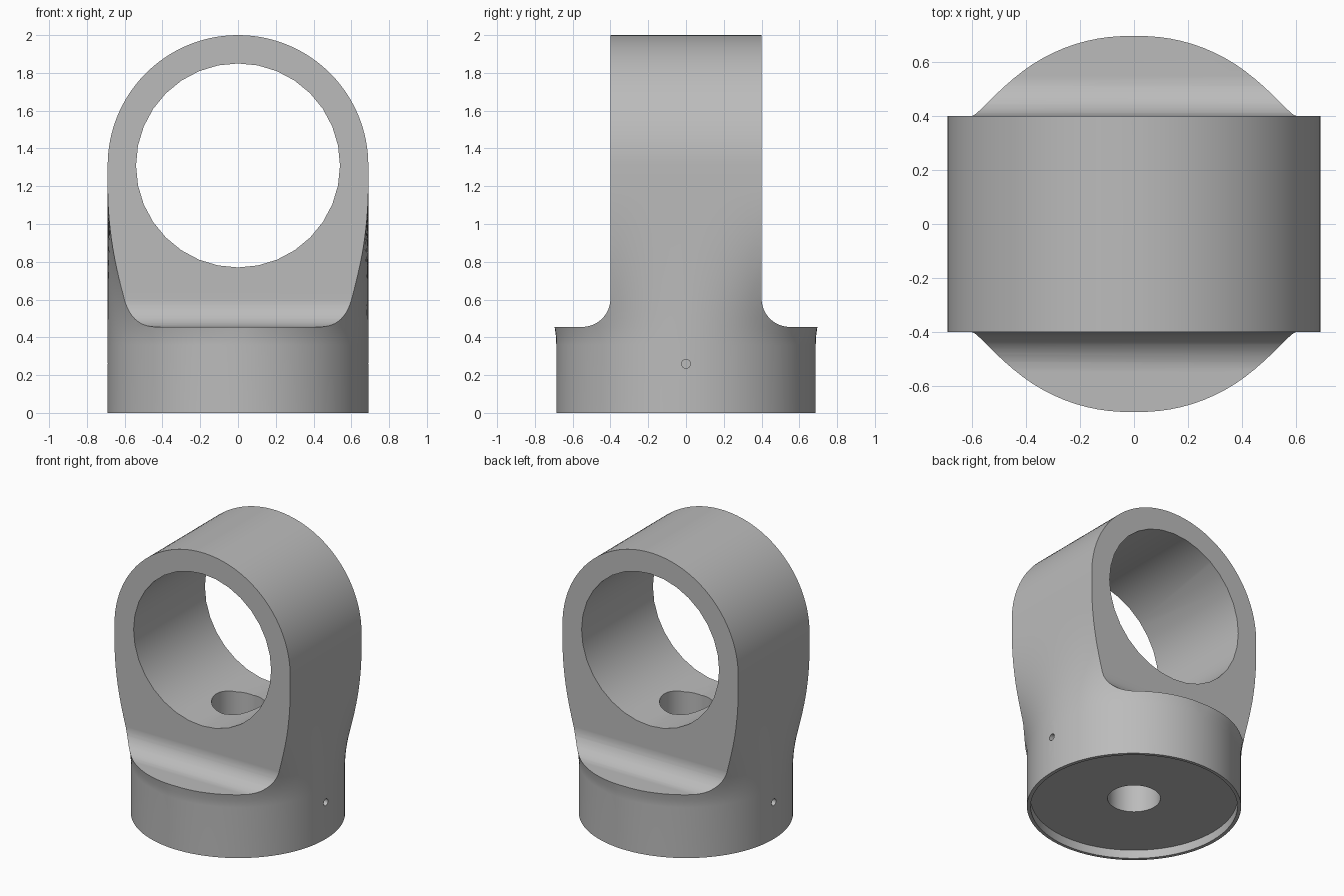
import bpy, bmesh
from math import sin, cos, pi, sqrt
from mathutils import Matrix

R = 0.69            # outer radius of the base and of the eye
EYE_Z = 1.31        # height of the eye axis
SIDE = 48           # points on each side of a cross-section

cube = bpy.data.objects.get("Cube")
if cube:
    bpy.data.objects.remove(cube)

grey = bpy.data.materials.new("plain_grey")
grey.use_nodes = True
colour = (0.5, 0.5, 0.5, 1)
grey.diffuse_color = colour
grey.node_tree.nodes["Principled BSDF"].inputs["Base Color"].default_value = colour


def finish(bm, name):
    bmesh.ops.recalc_face_normals(bm, faces=bm.faces)
    mesh = bpy.data.meshes.new(name)
    bm.to_mesh(mesh)
    bm.free()
    mesh.materials.append(grey)
    ob = bpy.data.objects.new(name, mesh)
    bpy.context.collection.objects.link(ob)
    return ob


def loft(name, rows):
    bm = bmesh.new()
    rings = [[bm.verts.new(p) for p in row] for row in rows]
    n = len(rings[0])
    for a, b in zip(rings, rings[1:]):
        for i in range(n):
            j = (i + 1) % n
            bm.faces.new((a[i], a[j], b[j], b[i]))
    bm.faces.new(rings[0])
    bm.faces.new(rings[-1])
    return finish(bm, name)


def cylinder(name, radius, depth, centre, turn=None, segments=64):
    bm = bmesh.new()
    place = Matrix.Translation(centre)
    if turn:
        place = place @ Matrix.Rotation(pi / 2, 4, turn)
    bmesh.ops.create_cone(bm, cap_ends=True, segments=segments, radius1=radius,
                          radius2=radius, depth=depth, matrix=place)
    return finish(bm, name)


def section(z, width):
    """Circle low down that spreads into a straight-sided block."""
    s = min(max((z - 0.36) / 0.84, 0), 1)
    t = s * s * (3 - 2 * s)
    reach = 0.687 + 0.25 * t
    right = []
    for i in range(SIDE):
        a = pi * ((i + 0.5) / SIDE - 0.5)
        right.append((width * ((1 - t) * cos(a) + t), reach * sin(a), z))
    return right + [(-x, y, z) for x, y, z in reversed(right)]


# Body: round base blending up into the rounded eye
rows = [section(0, R)]
rows += [section(0.36 + (EYE_Z - 0.36) * k / 20, R) for k in range(21)]
rows += [section(EYE_Z + R * sin(a), R * cos(a))
         for a in (pi / 2 * k / 32.5 for k in range(1, 33))]
body = loft("eye_bracket", rows)

# Side profile: wide foot, filleted shoulders, narrow stem
half = [(0.9, -0.1), (0.9, 0.455)]
half += [(0.55 - 0.15 * sin(a), 0.605 - 0.15 * cos(a))
         for a in (pi / 2 * k / 12 for k in range(13))]
half += [(0.4, 2.1)]
outline = half + [(-y, z) for y, z in reversed(half)]
stem = loft("side_profile_cutter", [[(x, y, z) for y, z in outline] for x in (-1, 1)])

# Bore, drain hole, underside recess and side dimples
cuts = [("INTERSECT", stem),
        ("DIFFERENCE", cylinder("bore_cutter", 0.54, 2, (0, 0, EYE_Z), "X", 32)),
        ("DIFFERENCE", cylinder("hole_cutter", 0.17, 1.4, (0, 0, 0.3))),
        ("DIFFERENCE", cylinder("recess_cutter", 0.665, 0.12, (0, 0, 0), None, 96))]
for side in (-1, 1):
    cuts.append(("DIFFERENCE", cylinder("dimple_cutter", 0.024, 0.12,
                                        (side * R, 0, 0.26), "Y", 16)))

bpy.ops.object.select_all(action="DESELECT")
bpy.context.view_layer.objects.active = body
body.select_set(True)
for operation, cutter in cuts:
    cutter.hide_render = True
    mod = body.modifiers.new("cut", "BOOLEAN")
    mod.operation = operation
    mod.solver = "EXACT"
    mod.object = cutter
    bpy.ops.object.modifier_apply(modifier=mod.name)
    bpy.data.objects.remove(cutter)

# Smooth curves with crisp edges and even flat faces
bpy.ops.object.shade_smooth_by_angle(angle=pi / 6)
even = body.modifiers.new("even_normals", "WEIGHTED_NORMAL")
even.keep_sharp = True
